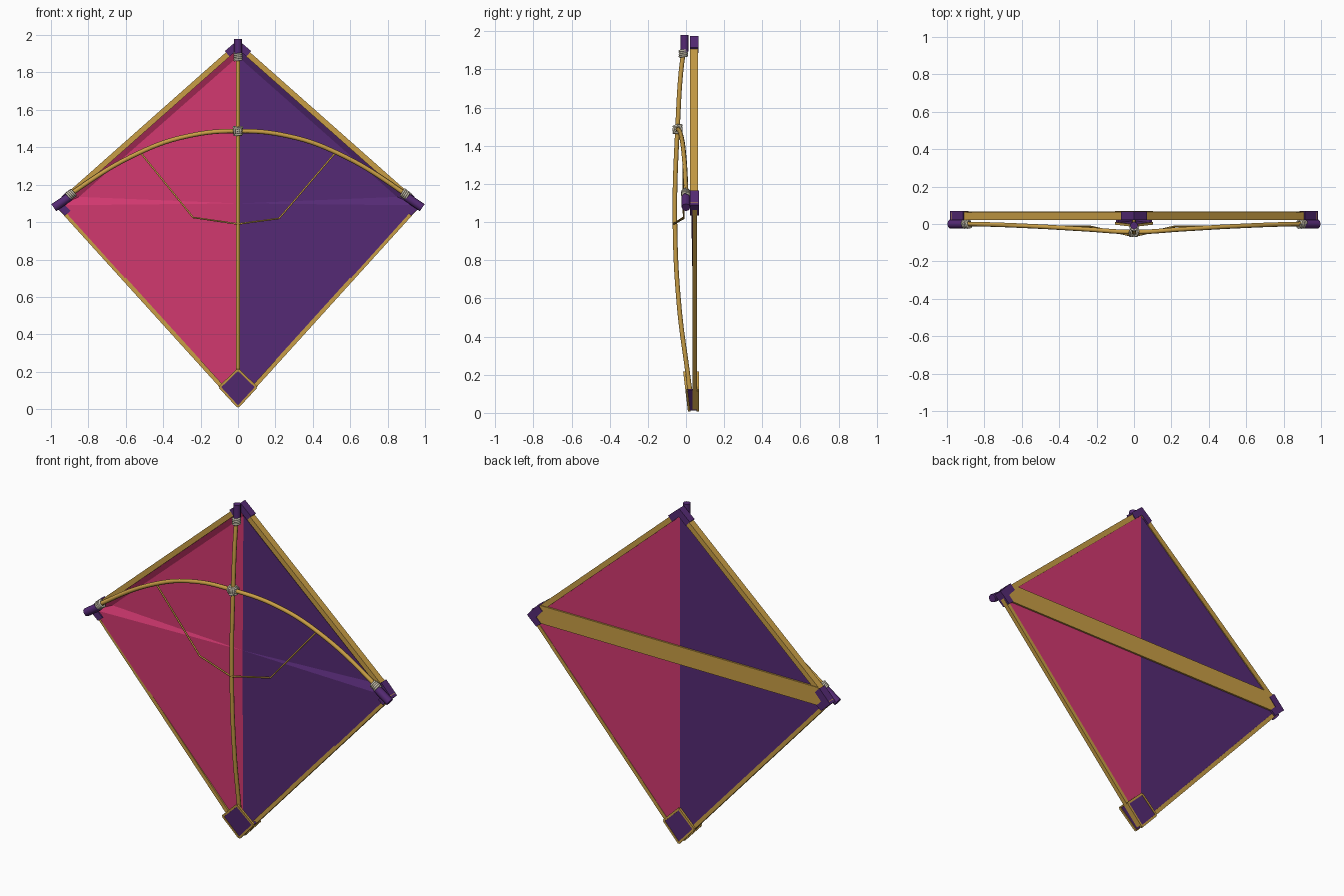
import bpy, bmesh, math
from mathutils import Vector

if "Cube" in bpy.data.objects:
    bpy.data.objects.remove(bpy.data.objects["Cube"])


def material(name, rgb):
    m = bpy.data.materials.new(name)
    m.diffuse_color = (*rgb, 1)
    m.use_nodes = True
    m.node_tree.nodes["Principled BSDF"].inputs["Base Color"].default_value = m.diffuse_color
    return m


PINK = material("pink cloth", (0.64, 0.04, 0.16))
PURPLE = material("purple cloth", (0.09, 0.023, 0.175))
GOLD = material("golden wood", (0.58, 0.34, 0.06))
CORD = material("pale cord", (0.55, 0.51, 0.40))


def mesh_object(name, verts, faces, mat, fix=True):
    bm = bmesh.new()
    vs = [bm.verts.new(v) for v in verts]
    for f in faces:
        bm.faces.new([vs[i] for i in f])
    if fix:
        bmesh.ops.recalc_face_normals(bm, faces=bm.faces)
    me = bpy.data.meshes.new(name)
    bm.to_mesh(me)
    bm.free()
    me.materials.append(mat)
    ob = bpy.data.objects.new(name, me)
    bpy.context.collection.objects.link(ob)
    return ob


def prism(name, pts, y0, y1, mat, s=1):
    """Extrude an x/z outline in y; y0 and y1 may be functions of z."""
    f0 = y0 if callable(y0) else (lambda z: y0)
    f1 = y1 if callable(y1) else (lambda z: y1)
    n = len(pts)
    verts = [(x * s, f0(z), z) for x, z in pts] + [(x * s, f1(z), z) for x, z in pts]
    faces = [list(range(n)), list(range(n, 2 * n))]
    faces += [[i, (i + 1) % n, (i + 1) % n + n, i + n] for i in range(n)]
    return mesh_object(name, verts, faces, mat)


def strip(name, a, b, width, y0, y1, mat, s=1):
    """Straight flat tape between two x/z points."""
    a, b = Vector(a), Vector(b)
    d = (b - a).normalized()
    n = Vector((-d.y, d.x)) * width / 2
    return prism(name, [tuple(p) for p in (a + n, b + n, b - n, a - n)], y0, y1, mat, s)


def tube(name, pts, radius, mat, smooth=True, sides=2):
    cu = bpy.data.curves.new(name, 'CURVE')
    cu.dimensions = '3D'
    cu.bevel_depth = radius
    cu.bevel_resolution = sides
    cu.use_fill_caps = True
    cu.resolution_u = 8
    if smooth:
        sp = cu.splines.new('BEZIER')
        sp.bezier_points.add(len(pts) - 1)
        for bp, p in zip(sp.bezier_points, pts):
            bp.co = p
            bp.handle_left_type = bp.handle_right_type = 'AUTO'
    else:
        sp = cu.splines.new('POLY')
        sp.points.add(len(pts) - 1)
        for sp_pt, p in zip(sp.points, pts):
            sp_pt.co = (*p, 1)
    cu.materials.append(mat)
    ob = bpy.data.objects.new(name, cu)
    bpy.context.collection.objects.link(ob)
    return ob


def lashing(name, centre, axis, radius, turns=4, length=0.04):
    """Coil of cord around a spar."""
    c, ax = Vector(centre), Vector(axis).normalized()
    u = ax.cross(Vector((0, 1, 0))).normalized()
    v = ax.cross(u)
    n = turns * 12
    pts = [c + ax * length * (i / n - 0.5) + radius * (math.cos(i * math.pi / 6) * u
           + math.sin(i * math.pi / 6) * v) for i in range(n + 1)]
    tube(name, pts, 0.006, CORD, False, 1)


# sail: front and back sheets, colours swapped on the back
for s, side in ((-1, "left"), (1, "right")):
    front, back = (PINK, PURPLE) if s < 0 else (PURPLE, PINK)
    fv = [(0, .027, 1.95), (s * .955, .027, 1.09), (s * .85, .050, 1.135), (0, .050, 1.885),
          (0, .043, 1.1), (0, .046, .03)]
    ff = [(0, 1, 2, 3), (3, 2, 4), (2, 1, 4), (4, 1, 5)]
    mesh_object("sail_front_" + side, fv, ff if s < 0 else [f[::-1] for f in ff], front, False)
    bv = [(0, .056, 1.95), (s * .955, .056, 1.09), (0, .056, .03)]
    mesh_object("sail_back_" + side, bv, [(0, 1, 2) if s > 0 else (2, 1, 0)], back, False)

# edge tapes, corner patches
for s, side in ((-1, "left"), (1, "right")):
    strip("upper_edge_" + side, (0, 1.945), (.965, 1.09), .03, .022, .062, GOLD, s)
    strip("lower_edge_" + side, (.965, 1.09), (0, .025), .022, .034, .058, GOLD, s)
    prism("corner_patch_" + side, [(.985, 1.09), (.915, 1.165), (.885, 1.135), (.925, 1.09),
          (.895, 1.06), (.925, 1.035)], .021, .069, PURPLE, s)
prism("top_patch", [(0, 1.975), (.07, 1.915), (.045, 1.885), (0, 1.925), (-.045, 1.885),
      (-.07, 1.915)], .021, .066, PURPLE)

# broad band across the back
prism("back_band", [(.975, 1.09), (.90, 1.165), (-.90, 1.165), (-.975, 1.09), (-.95, 1.06),
      (.95, 1.06)], .054, .066, GOLD)

# bowed spars
tube("spine_spar", [(0, 0, 1.95), (0, -.015, 1.88), (0, -.045, 1.48), (0, -.058, 1.0),
     (0, -.035, .55), (0, .01, .2), (0, .028, .06)], .012, GOLD)
tube("cross_spar", [(-.95, 0, 1.105), (-.88, 0, 1.16), (-.52, -.013, 1.375), (-.26, -.028, 1.462),
     (0, -.043, 1.487), (.26, -.028, 1.462), (.52, -.013, 1.375), (.88, 0, 1.16),
     (.95, 0, 1.105)], .012, GOLD)

# spar end caps and cord lashings
tube("top_cap", [(0, -.008, 1.895), (0, -.008, 1.98)], .021, PURPLE, False)
lashing("top_lashing", (0, -.014, 1.885), (0, 0, 1), .019)
lashing("crossing_lashing", (0, -.044, 1.487), (0, 0, 1), .021, 4, .045)
lashing("crossing_lashing_side", (0, -.044, 1.487), (1, 0, 0), .021, 4, .045)
for s, side in ((-1, "left"), (1, "right")):
    tube("side_cap_" + side, [(s * .90, 0, 1.135), (s * .985, 0, 1.077)], .023, PURPLE, False)
    lashing("side_lashing_" + side, (s * .895, 0, 1.147), (s * .8, 0, -.6), .02)

# bridle line
tube("bridle_line", [(-.52, -.013, 1.37), (-.24, -.012, 1.025), (0, -.066, .99), (.22, -.012, 1.02),
     (.52, -.013, 1.37)], .005, GOLD, False, 1)


# bottom pocket: two plates joined by a V wall, gold trim round each plate
def slope(z):
    return .014 - z * .12


diamond = [(0, .012), (.098, .118), (0, .212), (-.098, .118)]
prism("pocket_front", diamond, slope, lambda z: slope(z) + .008, PURPLE)
prism("pocket_back", diamond, .058, .066, PURPLE)
prism("pocket_wall", [(0, .012), (.097, .118), (.085, .125), (0, .034), (-.085, .125),
      (-.097, .118)], slope, .062, PURPLE)
for i in range(4):
    a, b = diamond[i], diamond[(i + 1) % 4]
    strip("pocket_front_trim", a, b, .012, lambda z: slope(z) - .003,
          lambda z: slope(z) + .010, GOLD)
    strip("pocket_back_trim", a, b, .012, .056, .069, GOLD)
